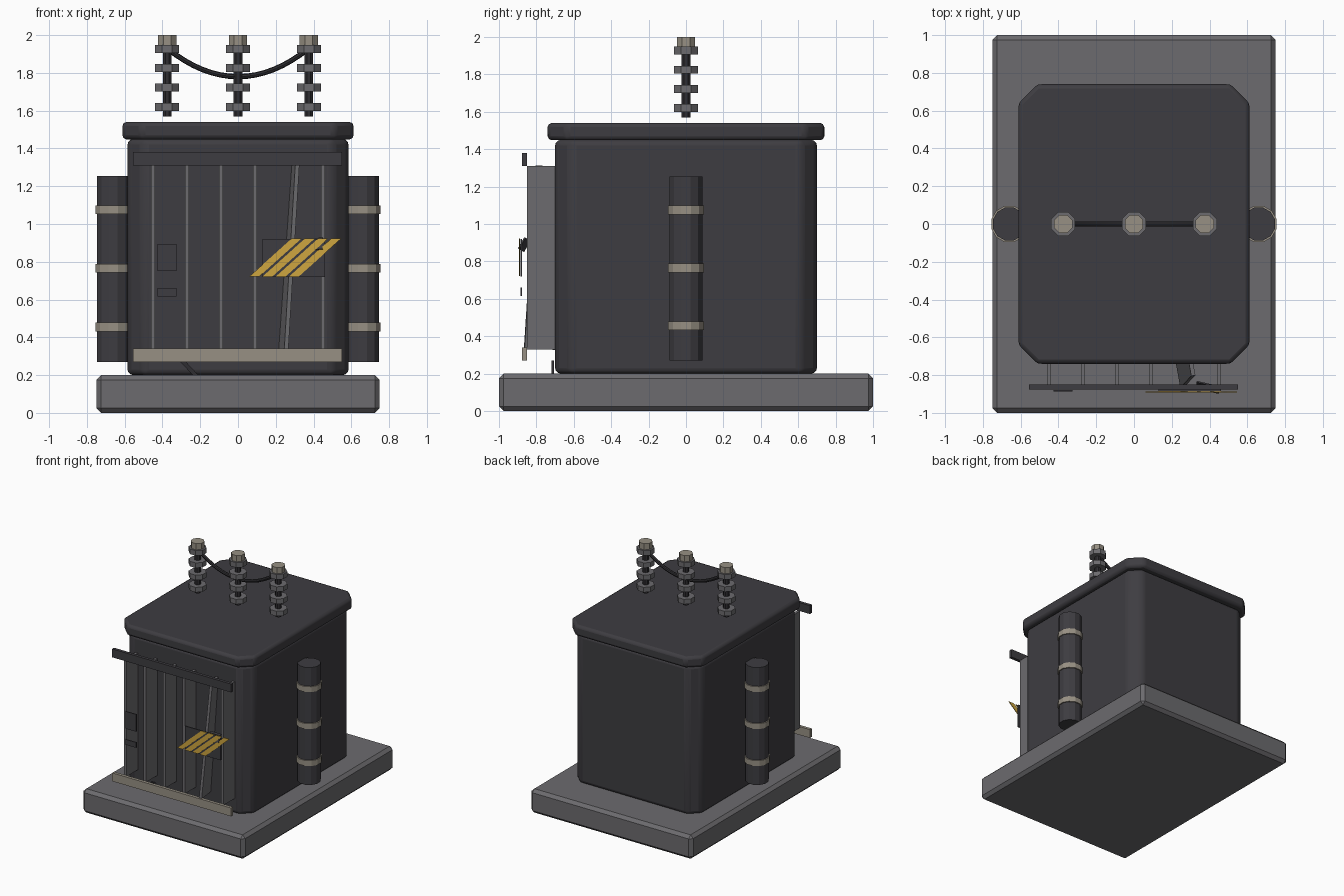
import bpy, bmesh, math
from mathutils import Matrix, Vector

if "Cube" in bpy.data.objects:
    bpy.data.objects.remove(bpy.data.objects["Cube"])


def mat(name, r, g, b):
    m = bpy.data.materials.new(name)
    m.diffuse_color = (r, g, b, 1)
    m.use_nodes = True
    m.node_tree.nodes["Principled BSDF"].inputs["Base Color"].default_value = m.diffuse_color
    return m


DARK = mat("charcoal_steel", 0.048, 0.046, 0.053)
BLACK = mat("black_rubber", 0.028, 0.027, 0.031)
GREY = mat("mid_grey", 0.15, 0.147, 0.157)
BEIGE = mat("tarnished_metal", 0.31, 0.28, 0.23)
YELLOW = mat("warning_yellow", 0.62, 0.38, 0.05)


def finish(name, bm, m, bevel=0, segments=1, smooth=False):
    bmesh.ops.recalc_face_normals(bm, faces=bm.faces)
    me = bpy.data.meshes.new(name)
    bm.to_mesh(me)
    bm.free()
    me.materials.append(m)
    ob = bpy.data.objects.new(name, me)
    bpy.context.collection.objects.link(ob)
    if bevel:
        mod = ob.modifiers.new("bevel", 'BEVEL')
        mod.width, mod.segments = bevel, segments
        mod.limit_method = 'ANGLE'
        mod.angle_limit = math.radians(30)
    if smooth:
        bpy.context.view_layer.objects.active = ob
        ob.select_set(True)
        bpy.ops.object.shade_smooth_by_angle(angle=math.radians(40))
        ob.select_set(False)
    return ob


def prism(name, pts, axis, a, b, m, **kw):
    """Extrude a 2D outline: along z (pts are x,y) or along y (pts are x,z)."""
    bm = bmesh.new()
    put = (lambda p, t: (p[0], p[1], t)) if axis == 'z' else (lambda p, t: (p[0], t, p[1]))
    lo = [bm.verts.new(put(p, a)) for p in pts]
    hi = [bm.verts.new(put(p, b)) for p in pts]
    bm.faces.new(lo)
    bm.faces.new(hi)
    n = len(pts)
    for i in range(n):
        j = (i + 1) % n
        bm.faces.new((lo[i], lo[j], hi[j], hi[i]))
    return finish(name, bm, m, **kw)


def box(name, x0, x1, y0, y1, z0, z1, m, **kw):
    return prism(name, [(x0, y0), (x1, y0), (x1, y1), (x0, y1)], 'z', z0, z1, m, **kw)


def cylinder(name, x, y, z0, z1, r, sides, m):
    pts = [(x + r * math.cos(math.tau * (i + .5) / sides),
            y + r * math.sin(math.tau * (i + .5) / sides)) for i in range(sides)]
    return prism(name, pts, 'z', z0, z1, m)


def chamfered(hx, hy, c):
    return [(hx - c, -hy), (hx, -hy + c), (hx, hy - c), (hx - c, hy),
            (-hx + c, hy), (-hx, hy - c), (-hx, -hy + c), (-hx + c, -hy)]


# Plinth, tank and lid
box("concrete_base", -.75, .75, -1, 1, 0, .2, GREY, bevel=.025)
prism("tank_body", chamfered(.585, .70, .085), 'z', .2, 1.45, DARK,
      bevel=.03, segments=3, smooth=True)
prism("tank_lid", chamfered(.612, .74, .1), 'z', 1.448, 1.54, DARK,
      bevel=.022, segments=2, smooth=True)

# Insulator stacks with discs and caps
for n, x in enumerate((-.375, 0, .375)):
    cylinder(f"insulator_rod_{n}", x, 0, 1.57, 1.96, .025, 8, BLACK)
    for k in range(4):
        z = 1.62 + k * .1025
        cylinder(f"insulator_disc_{n}_{k}", x, 0, z - .021, z + .021, .069, 8, GREY)
    cylinder(f"insulator_cap_{n}", x, 0, 1.948, 2.0, .053, 8, BEIGE)

# Sagging cable across the insulators
bm = bmesh.new()
rings = []
for i in range(17):
    t = -1 + i / 8
    p = Vector((.375 * t, 0, 1.78 + .15 * t * t))
    d = Vector((.375, 0, .3 * t)).normalized()
    up = Vector((-d.z, 0, d.x))
    rings.append([bm.verts.new(p + .014 * (math.cos(math.tau * k / 8) * up
                  + math.sin(math.tau * k / 8) * Vector((0, 1, 0)))) for k in range(8)])
for a, b in zip(rings, rings[1:]):
    for k in range(8):
        bm.faces.new((a[k], a[(k + 1) % 8], b[(k + 1) % 8], b[k]))
bm.faces.new(rings[0])
bm.faces.new(rings[-1])
finish("sagging_cable", bm, BLACK, smooth=True)

# Side conduits with clamps
for side, s in (("left", -1), ("right", 1)):
    cylinder(f"{side}_conduit", s * .66, 0, .27, 1.255, .09, 12, DARK)
    for k, z in enumerate((.455, .765, 1.075)):
        cylinder(f"{side}_clamp_{k}", s * .66, 0, z - .023, z + .023, .099, 12, BEIGE)

# Cooling fins, the fifth one knocked askew
for i in range(6):
    x = -.45 + .18 * i
    fin = box(f"cooling_fin_{i}", -.011, .011, -.085, .085, -.49, .49, GREY)
    fin.location = (x, -.765, .82)
    if i == 4:
        fin.rotation_euler = (math.radians(-3), math.radians(4), math.radians(10))
        fin.location = (x, -.75, .82)

# Rails in front of the fins
box("upper_rail", -.555, .55, -.876, -.85, 1.31, 1.38, DARK)
box("lower_rail", -.555, .55, -.876, -.85, .27, .34, BEIGE)

# Warning plate with slanted stripes and a bent corner flap
box("warning_plate", .13, .46, -.886, -.877, .72, .92, DARK)
for i in range(4):
    x = .06 + .07 * i
    prism(f"warning_stripe_{i}", [(x, .722), (x + .052, .722), (x + .275, .922), (x + .223, .922)],
          'y', -.893, -.887, YELLOW)
flap = box("bent_flap", -.06, .06, -.004, .004, -.035, .035, DARK)
flap.matrix_world = Matrix.Translation((.39, -.865, .89)) @ Matrix.Rotation(math.radians(-30), 4, 'X') \
    @ Matrix.Rotation(math.radians(-15), 4, 'Z')

# Small blank plates
box("rating_plate", -.425, -.325, -.886, -.878, .75, .895, DARK)
box("small_tag", -.425, -.325, -.886, -.878, .615, .66, DARK)

# Loose strip at the foot of the tank
prism("loose_strip", [(-.24, .2), (-.21, .2), (-.275, .27), (-.305, .27)], 'y', -.72, -.705, BLACK)
